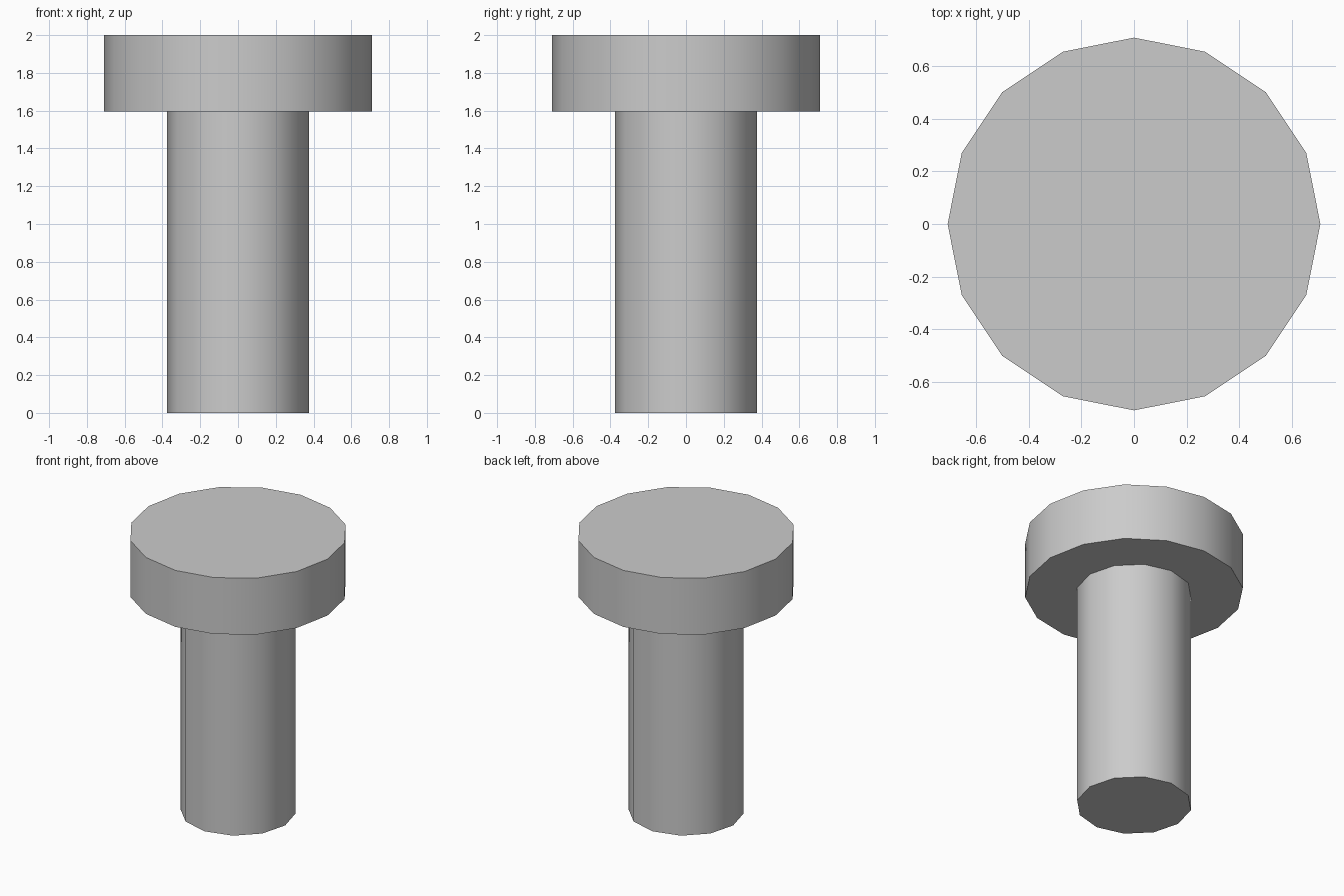
import bpy
import math

cube = bpy.data.objects.get("Cube")
if cube:
    bpy.data.objects.remove(cube, do_unlink=True)

# Plain grey metal
GREY = (0.6, 0.6, 0.6, 1.0)
metal = bpy.data.materials.new("grey_metal")
metal.use_nodes = True
metal.diffuse_color = GREY
metal.node_tree.nodes["Principled BSDF"].inputs["Base Color"].default_value = GREY


def add_cylinder(name, sides, radius, bottom, top):
    """Upright prism with a corner on each axis, smooth sides and sharp rims."""
    bpy.ops.mesh.primitive_cylinder_add(
        vertices=sides, radius=radius, depth=top - bottom,
        location=(0, 0, (bottom + top) / 2))
    part = bpy.context.object
    part.name = name
    part.data.materials.append(metal)
    bpy.ops.object.shade_smooth_by_angle(angle=math.radians(35))
    return part


# Shaft and the wide flat head on top of it
HEAD_BOTTOM = 1.595
add_cylinder("shaft", 12, 0.375, 0, HEAD_BOTTOM)
add_cylinder("head", 16, 0.71, HEAD_BOTTOM, 2)
